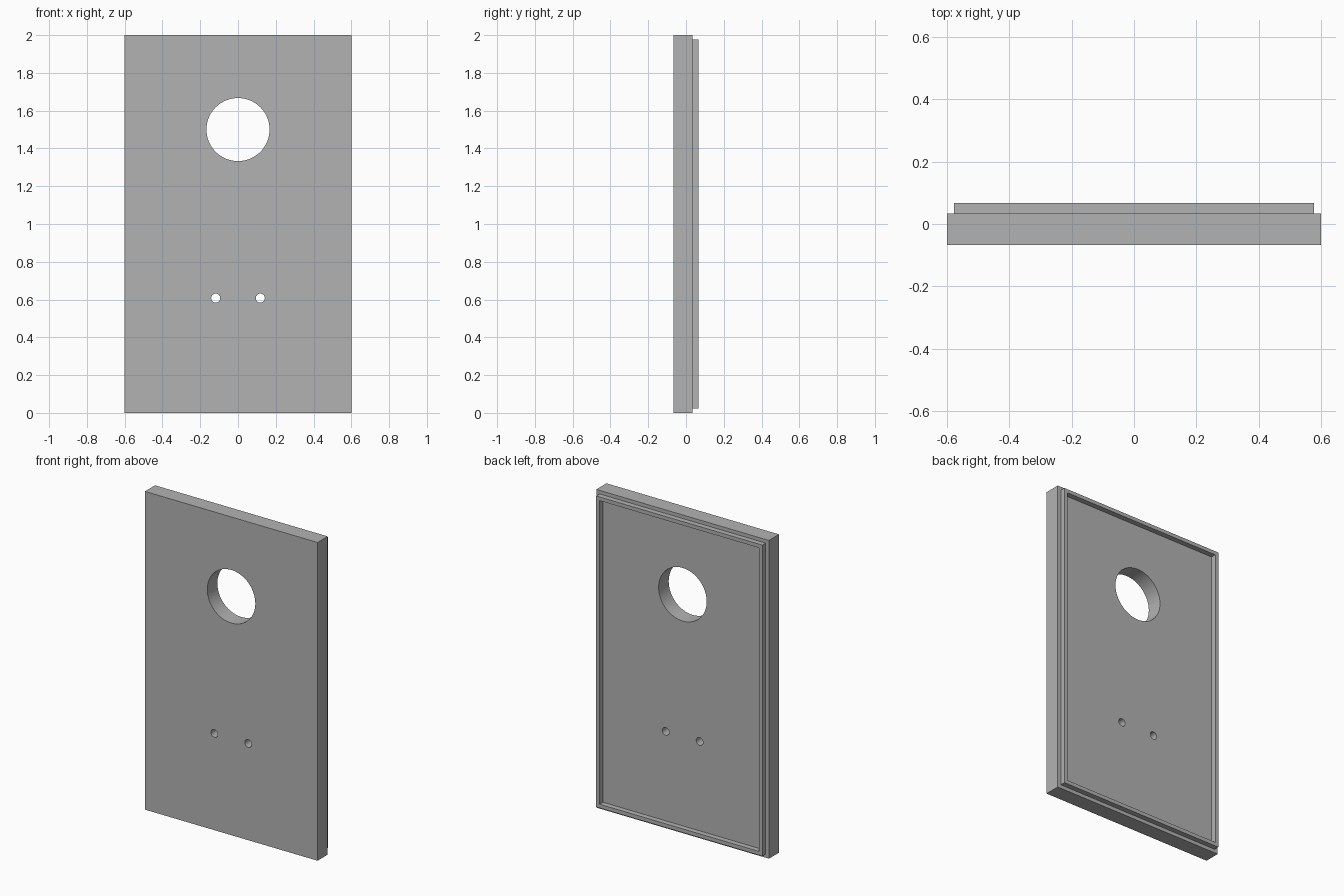
import bpy
import bmesh
from math import radians
from mathutils import Matrix, Vector

default_cube = bpy.data.objects.get("Cube")
if default_cube:
    bpy.data.objects.remove(default_cube, do_unlink=True)

WIDTH, HEIGHT, THICK = 1.2, 2.0, 0.1
LIP = 0.0333          # height and width of the raised rim
MARGIN = 0.032        # step between panel edge and rim
FRONT = -(THICK + LIP) / 2

grey = bpy.data.materials.new("plain grey")
grey.use_nodes = True
grey.diffuse_color = (0.45, 0.45, 0.45, 1)
grey.node_tree.nodes["Principled BSDF"].inputs["Base Color"].default_value = grey.diffuse_color


def make_object(name, bm):
    bm.normal_update()
    mesh = bpy.data.meshes.new(name)
    bm.to_mesh(mesh)
    bm.free()
    mesh.materials.append(grey)
    obj = bpy.data.objects.new(name, mesh)
    bpy.context.collection.objects.link(obj)
    return obj


# Panel slab with a raised rim on its back
bm = bmesh.new()
bmesh.ops.create_cube(bm, size=1)
bmesh.ops.scale(bm, vec=(WIDTH, THICK, HEIGHT), verts=bm.verts)
bmesh.ops.translate(bm, vec=(0, FRONT + THICK / 2, HEIGHT / 2), verts=bm.verts)
bm.normal_update()
back = max(bm.faces, key=lambda f: f.normal.y)
bmesh.ops.inset_region(bm, faces=[back], thickness=MARGIN)
rim = bmesh.ops.inset_region(bm, faces=[back], thickness=LIP)["faces"]
raised = bmesh.ops.extrude_face_region(bm, geom=rim)["geom"]
bmesh.ops.translate(bm, vec=Vector((0, LIP, 0)),
                    verts=[v for v in raised if isinstance(v, bmesh.types.BMVert)])
bmesh.ops.delete(bm, geom=[f for f in rim if f.is_valid], context="FACES_ONLY")
bmesh.ops.recalc_face_normals(bm, faces=bm.faces)
panel = make_object("panel", bm)


# Round holes straight through the panel
def drill(x, z, radius, sides):
    bm = bmesh.new()
    bmesh.ops.create_cone(bm, cap_ends=True, segments=sides, radius1=radius, radius2=radius,
                          depth=1, matrix=Matrix.Translation((x, 0, z)) @ Matrix.Rotation(radians(90), 4, "X"))
    cutter = make_object("hole_cutter", bm)
    cutter.hide_render = True
    cut = panel.modifiers.new("hole", "BOOLEAN")
    cut.operation = "DIFFERENCE"
    cut.solver = "EXACT"
    cut.object = cutter
    bpy.ops.object.modifier_apply(modifier=cut.name)
    bpy.data.objects.remove(cutter, do_unlink=True)


bpy.ops.object.select_all(action="DESELECT")
panel.select_set(True)
bpy.context.view_layer.objects.active = panel
drill(0, 1.5, 0.167, 64)
for side in (-1, 1):
    drill(side * 0.118, 0.608, 0.024, 24)
bpy.ops.object.shade_smooth_by_angle(angle=radians(30))
